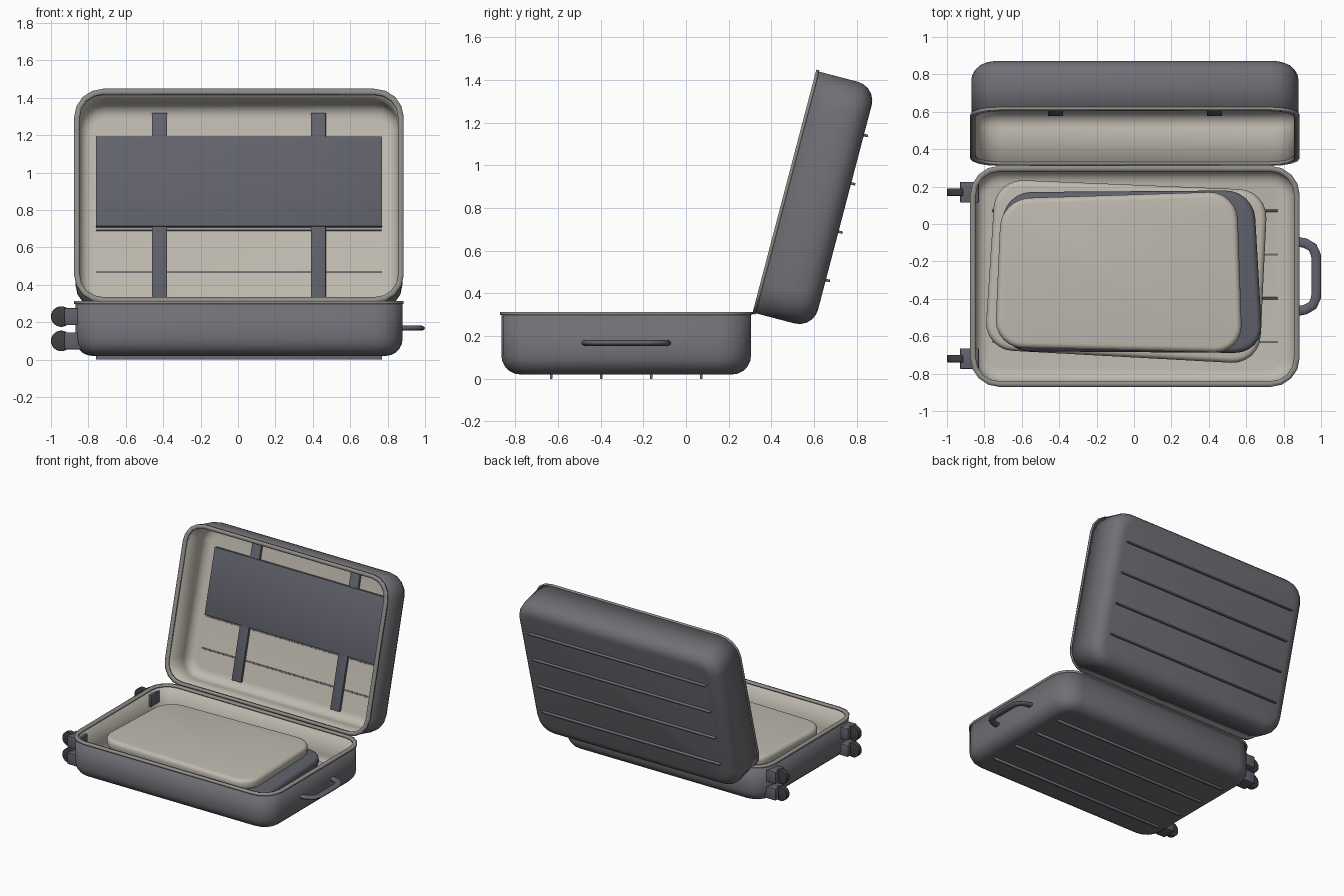
import bpy, bmesh, math
from mathutils import Matrix, Vector

if "Cube" in bpy.data.objects:
    bpy.data.objects.remove(bpy.data.objects["Cube"])


def material(name, rgb):
    m = bpy.data.materials.new(name)
    m.diffuse_color = (*rgb, 1)
    m.use_nodes = True
    m.node_tree.nodes["Principled BSDF"].inputs["Base Color"].default_value = m.diffuse_color
    return m


SHELL = material("shell_grey", (0.16, 0.16, 0.18))
LINING = material("lining_beige", (0.52, 0.49, 0.43))
STRAP = material("strap_grey", (0.12, 0.12, 0.15))
RUBBER = material("rubber_black", (0.05, 0.05, 0.055))
TRIM = material("trim_grey", (0.28, 0.27, 0.25))


def finish(bm, name, mats, matrix=Matrix()):
    me = bpy.data.meshes.new(name)
    bm.to_mesh(me)
    bm.free()
    for m in mats:
        me.materials.append(m)
    ob = bpy.data.objects.new(name, me)
    ob.matrix_world = matrix
    bpy.context.collection.objects.link(ob)
    return ob


def prism(quad, z0, z1, corner=0, segs=4):
    """Block on a four-cornered outline (-x-y, +x-y, +x+y, -x+y), upright edges rounded."""
    bm = bmesh.new()
    lo = [bm.verts.new((x, y, z0)) for x, y in quad]
    hi = [bm.verts.new((x, y, z1)) for x, y in quad]
    bm.faces.new(lo[::-1])
    bm.faces.new(hi)
    for i in range(4):
        j = (i + 1) % 4
        bm.faces.new((lo[i], lo[j], hi[j], hi[i]))
    if corner:
        up = [bm.edges.get((a, b)) for a, b in zip(lo, hi)]
        bmesh.ops.bevel(bm, geom=up, offset=corner, segments=segs, profile=0.5,
                        affect='EDGES', offset_type='OFFSET')
    bm.normal_update()
    return bm


def rect(x0, x1, y0, y1):
    return [(x0, y0), (x1, y0), (x1, y1), (x0, y1)]


def level_edges(bm, z):
    return [e for e in bm.edges if all(abs(v.co.z - z) < 1e-5 for v in e.verts)]


def drop_caps(bm, heights):
    caps = [f for f in bm.faces if all(abs(v.co.z - f.verts[0].co.z) < 1e-5 for v in f.verts)
            and any(abs(f.verts[0].co.z - h) < 1e-5 for h in heights)]
    bmesh.ops.delete(bm, geom=caps, context='FACES')


def solidify(ob, t, mat_offset=0):
    md = ob.modifiers.new("thickness", 'SOLIDIFY')
    md.thickness = t
    md.offset = -1
    md.material_offset = mat_offset


def box(name, x0, x1, y0, y1, z0, z1, mat, matrix=Matrix(), bevel=0.0):
    bm = prism(rect(x0, x1, y0, y1), z0, z1)
    if bevel:
        bmesh.ops.bevel(bm, geom=bm.edges[:], offset=bevel, segments=2, profile=0.5, affect='EDGES')
    return finish(bm, name, [mat], matrix)


# Each half is built flat with its rim at z = 0, then placed
BASE = Matrix.Translation((0.005, -0.865, 0.31))
LID = Matrix.Translation((0.005, 0.315, 0.31)) @ Matrix.Rotation(math.radians(75.3), 4, 'X')
W, L, D = 0.875, 1.17, 0.29

for half, mat in (("base", BASE), ("lid", LID)):
    # rounded tray with beige inside
    bm = prism(rect(-W, W, 0, L), -D, 0, 0.15, 4)
    bmesh.ops.bevel(bm, geom=level_edges(bm, -D), offset=0.09, segments=5, profile=0.5,
                    affect='EDGES')
    drop_caps(bm, [0])
    solidify(finish(bm, half + "_shell", [SHELL, LINING], mat), 0.02, 1)
    # rim trim
    bm = prism(rect(-W - .006, W + .006, -.006, L + .006), -0.012, 0.003, 0.156, 4)
    drop_caps(bm, [-0.012, 0.003])
    solidify(finish(bm, half + "_rim", [TRIM], mat), 0.03)
    # four long ribs through the panel
    for i in range(4):
        y = 0.234 * (i + 1)
        box(f"{half}_rib_{i + 1}", -0.765, 0.765, y - 0.006, y + 0.006, -0.31, -0.266,
            SHELL, mat, 0.003)

# lid straps and divider panel
for side, x in (("left", -0.425), ("right", 0.425)):
    box(side + "_lid_strap", x - 0.04, x + 0.04, 0.075, 1.11, -0.272, -0.25, STRAP, LID, 0.003)
box("lid_divider_panel", -0.765, 0.765, 0.48, 0.976, -0.272, -0.242, STRAP, LID, 0.003)

# folded clothes, stacked
stack = [
    ("bottom_cloth", [(-.80, -.67), (.67, -.75), (.715, .18), (-.74, .24)], .04, .13, LINING),
    ("middle_cloth", [(-.71, -.68), (.69, -.69), (.64, .18), (-.70, .17)], .125, .20, STRAP),
    ("top_cloth", [(-.745, -.66), (.58, -.69), (.55, .175), (-.71, .135)], .19, .27, LINING),
]
for name, quad, z0, z1, mat in stack:
    bm = prism(quad, z0, z1, 0.15, 6)
    bmesh.ops.bevel(bm, geom=level_edges(bm, z0) + level_edges(bm, z1), offset=0.03,
                    segments=4, profile=0.5, affect='EDGES')
    finish(bm, name, [mat])

# wheels and their mounts on the left end
for row, y in (("front", -0.72), ("back", 0.17)):
    for level, z in (("lower", 0.10), ("upper", 0.23)):
        box(f"{row}_{level}_wheel_mount", -0.93, -0.83, y - 0.055, y + 0.055, z - 0.045,
            z + 0.045, STRAP, bevel=0.004)
        bm = bmesh.new()
        bmesh.ops.create_cone(bm, cap_ends=True, segments=28, radius1=0.055, radius2=0.055,
                              depth=0.04)
        rims = level_edges(bm, 0.02) + level_edges(bm, -0.02)
        bmesh.ops.bevel(bm, geom=rims, offset=0.004, segments=2, profile=0.5, affect='EDGES')
        finish(bm, f"{row}_{level}_wheel", [RUBBER],
               Matrix.Translation((-0.945, y, z)) @ Matrix.Rotation(math.pi / 2, 4, 'X'))

# carry handle on the right end
cu = bpy.data.curves.new("carry_handle", 'CURVE')
cu.dimensions = '3D'
cu.bevel_depth = 0.026
cu.bevel_resolution = 3
cu.use_fill_caps = True
half_path = [(0.87, 0.186), (0.915, 0.178), (0.955, 0.155), (0.973, 0.115), (0.974, 0.06)]
path = half_path + [(x, -y) for x, y in reversed(half_path)]
sp = cu.splines.new('POLY')
sp.points.add(len(path) - 1)
for p, (x, y) in zip(sp.points, path):
    p.co = (x, y, 0, 1)
sp.use_smooth = True
cu.materials.append(STRAP)
handle = bpy.data.objects.new("carry_handle", cu)
handle.location = (0, -0.28, 0.168)
handle.scale.z = 0.55
bpy.context.collection.objects.link(handle)

# smooth shading with sharp edges kept
for ob in bpy.context.scene.objects:
    if ob.type == 'MESH':
        ob.select_set(True)
        bpy.context.view_layer.objects.active = ob
bpy.ops.object.shade_smooth_by_angle(angle=math.radians(40))
